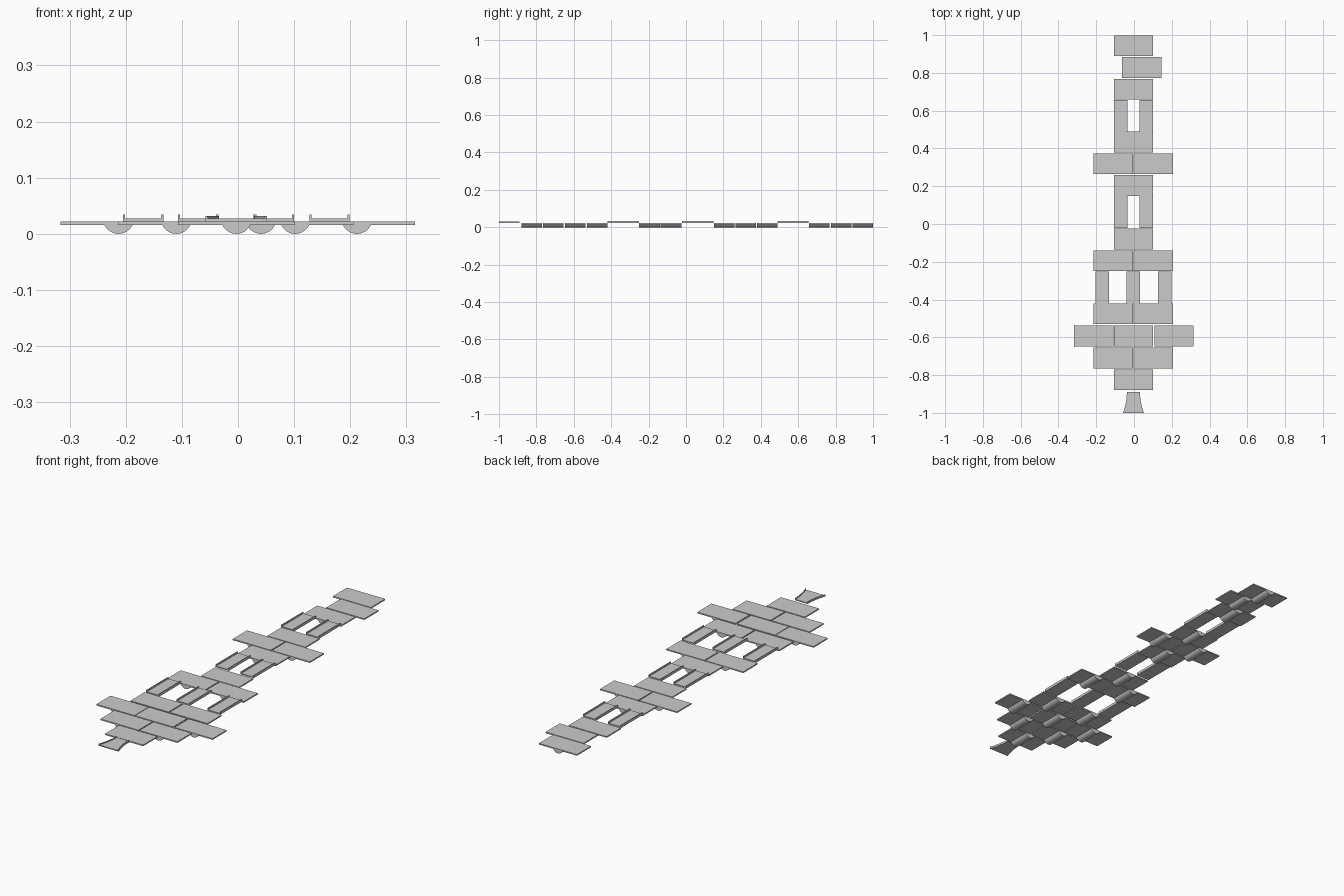
import bpy, bmesh, math

if "Cube" in bpy.data.objects:
    bpy.data.objects.remove(bpy.data.objects["Cube"])

PLATE_W, PLATE_L = 0.207, 0.110
Z0, Z1 = 0.016, 0.022           # underside and top of the plates
RAIL_W, WALL = 0.072, 0.004


def make_object(name, bm, smooth=False):
    bmesh.ops.recalc_face_normals(bm, faces=bm.faces)
    me = bpy.data.meshes.new(name)
    bm.to_mesh(me)
    bm.free()
    ob = bpy.data.objects.new(name, me)
    bpy.context.collection.objects.link(ob)
    if smooth:
        bpy.context.view_layer.objects.active = ob
        ob.select_set(True)
        bpy.ops.object.shade_smooth_by_angle(angle=math.radians(30))
        ob.select_set(False)
    return ob


def loft(name, sections, smooth=False):
    """Closed solid through matching outlines of (x, y, z) points."""
    bm = bmesh.new()
    rings = [[bm.verts.new(p) for p in s] for s in sections]
    n = len(rings[0])
    for a, b in zip(rings, rings[1:]):
        for i in range(n):
            j = (i + 1) % n
            bm.faces.new((a[i], a[j], b[j], b[i]))
    bm.faces.new(rings[0])
    bm.faces.new(rings[-1])
    return make_object(name, bm, smooth)


def extrude_y(name, profile, y0, y1, smooth=False):
    return loft(name, [[(x, y, z) for x, z in profile] for y in (y0, y1)], smooth)


def plate(x, y):
    """Flat plate with a rounded rib underneath."""
    h, y0, y1 = PLATE_W / 2, y - PLATE_L / 2, y + PLATE_L / 2
    extrude_y("plate", [(x - h, Z0), (x + h, Z0), (x + h, Z1), (x - h, Z1)], y0, y1)
    r, a = 0.0275, math.asin(0.025 / 0.0275)
    rib = []
    for i in range(17):
        t = -a + 2 * a * i / 16
        rib.append((x + r * math.sin(t), r - r * math.cos(t)))
    extrude_y("rib", rib, y0, y1, True)


def channel(x, h, top):
    """U-shaped cross-section: floor with two upright walls."""
    f = 0.027
    return [(x - h, Z1), (x + h, Z1), (x + h, top), (x + h - WALL, top),
            (x + h - WALL, f), (x - h + WALL, f), (x - h + WALL, top), (x - h, top)]


# Rows of plates: (row centre y, plate centres x)
ONE, TWO, THREE = (-0.003,), (-0.110, 0.102), (-0.213, -0.003, 0.212)
rows = [(0.944, ONE), (0.829, (0.041,)), (0.713, ONE), (0.434, ONE),
        (0.319, TWO), (0.204, ONE), (-0.080, ONE), (-0.195, TWO),
        (-0.475, TWO), (-0.593, THREE), (-0.709, TWO), (-0.825, ONE)]
for y, xs in rows:
    for x in xs:
        plate(x, y)

# Channel rails bridging the openings
for y, xs in [(0.572, (-0.071, 0.064)), (0.063, (-0.071, 0.064)),
              (-0.336, (-0.169, -0.003, 0.163))]:
    for x in xs:
        extrude_y("rail", channel(x, RAIL_W / 2, 0.0345), y - 0.084, y + 0.084)

# Flared channel at the front end
spout = []
for i in range(9):
    t = i / 8
    half = 0.035 + 0.020 * t ** 2
    spout.append([(x, -0.89 - 0.11 * t, z) for x, z in channel(-0.003, half, 0.0315)])
loft("end_spout", spout, True)
